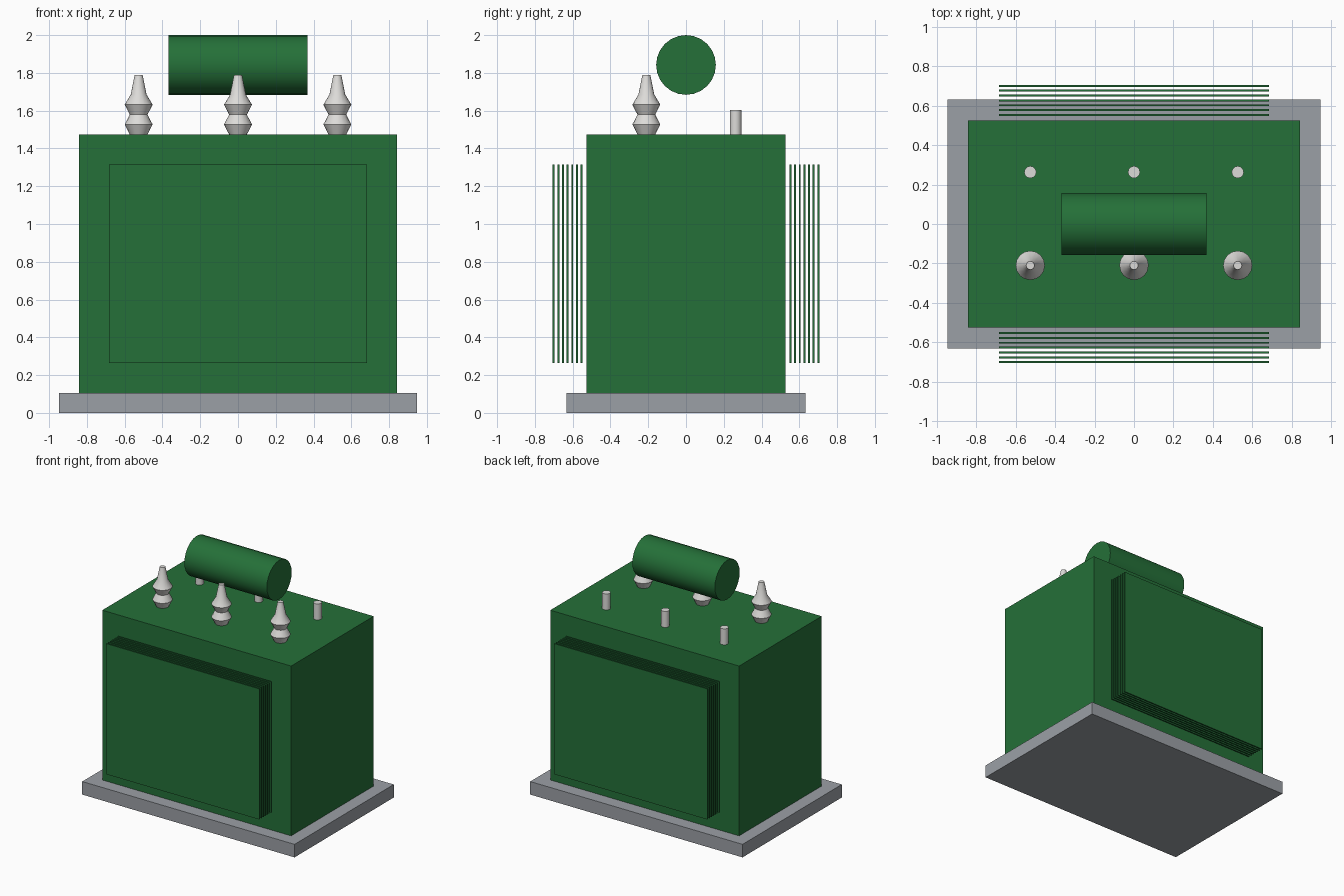
import bpy
import bmesh
from math import radians, sin, cos, tau

cube = bpy.data.objects.get("Cube")
if cube:
    bpy.data.objects.remove(cube, do_unlink=True)


def material(name, rgb):
    m = bpy.data.materials.new(name)
    m.use_nodes = True
    color = (*rgb, 1)
    m.diffuse_color = color
    m.node_tree.nodes["Principled BSDF"].inputs["Base Color"].default_value = color
    return m


green = material("tank green", (0.018, 0.162, 0.040))
grey = material("base grey", (0.33, 0.35, 0.38))
porcelain = material("porcelain white", (0.72, 0.71, 0.69))


def box(name, low, high, mat):
    """Box between two corners."""
    bpy.ops.mesh.primitive_cube_add(
        size=1, location=[(a + b) / 2 for a, b in zip(low, high)])
    ob = bpy.context.object
    ob.name = name
    ob.scale = [b - a for a, b in zip(low, high)]
    bpy.ops.object.transform_apply(location=False, rotation=False, scale=True)
    ob.data.materials.append(mat)
    return ob


def lathe(name, profile, sides, location, mat, angle=30):
    """Closed solid of revolution around z from (radius, height) pairs."""
    bm = bmesh.new()
    rings = [[bm.verts.new((r * cos(tau * i / sides), r * sin(tau * i / sides), z))
              for i in range(sides)] for r, z in profile]
    for a, b in zip(rings, rings[1:]):
        for i in range(sides):
            j = (i + 1) % sides
            bm.faces.new((a[i], a[j], b[j], b[i]))
    bm.faces.new(rings[0][::-1])
    bm.faces.new(rings[-1])
    mesh = bpy.data.meshes.new(name)
    bm.to_mesh(mesh)
    bm.free()
    ob = bpy.data.objects.new(name, mesh)
    bpy.context.collection.objects.link(ob)
    ob.location = location
    mesh.materials.append(mat)
    bpy.ops.object.select_all(action="DESELECT")
    ob.select_set(True)
    bpy.context.view_layer.objects.active = ob
    bpy.ops.object.shade_smooth_by_angle(angle=radians(angle))
    return ob


# Base slab and tank
TOP = 1.474
box("base_slab", (-0.947, -0.632, 0), (0.947, 0.632, 0.105), grey)
box("tank", (-0.842, -0.526, 0.105), (0.842, 0.526, TOP), green)

# Cooling fins, front and back
for side, label in ((-1, "front"), (1, "back")):
    for i in range(7):
        y = side * (0.553 + 0.0246 * i)
        box(f"{label}_fin_{i + 1}", (-0.684, y - 0.005, 0.263),
            (0.684, y + 0.005, 1.316), green)

# Oil conservator drum lying along x
drum = lathe("conservator", [(0.158, -0.368), (0.158, 0.368)], 24,
             (0, 0, 1.842), green)
drum.rotation_euler = (0, radians(90), 0)

# Ribbed high voltage bushings and plain low voltage posts
rib = [(0.047, 0), (0.074, 0.053), (0.047, 0.105), (0.074, 0.158),
       (0.042, 0.211), (0.021, 0.316)]
for x, label in ((-0.526, "right"), (0, "middle"), (0.526, "left")):
    lathe(f"{label}_high_bushing", rib, 16, (x, -0.21, TOP), porcelain)
    lathe(f"{label}_low_bushing", [(0.031, 0), (0.031, 0.129)], 12,
          (x, 0.263, TOP), porcelain, 35)
